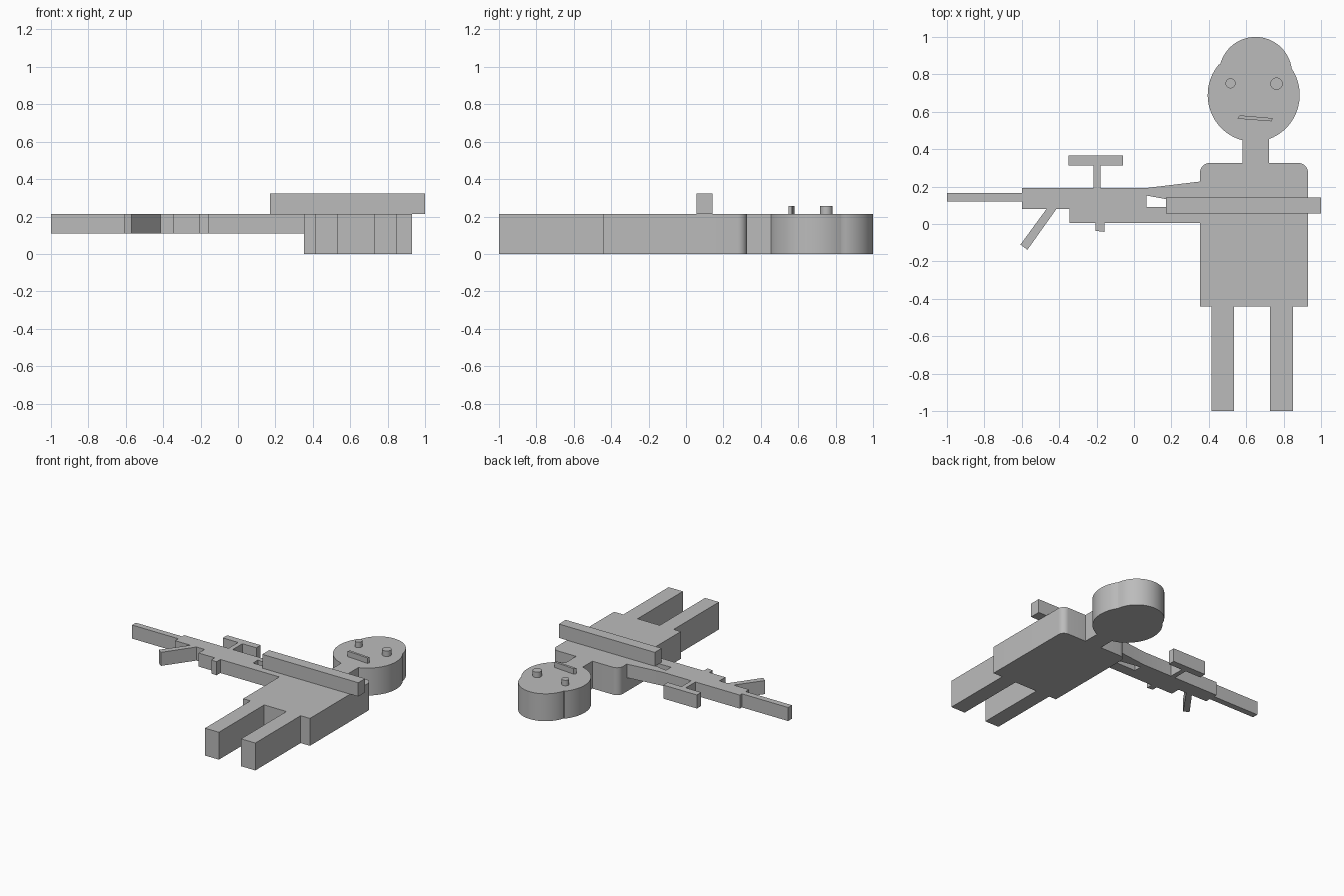
import bpy, bmesh
from math import sin, cos, radians

old = bpy.data.objects.get("Cube")
if old:
    bpy.data.objects.remove(old)

grey = bpy.data.materials.new("plain grey")
grey.use_nodes = True
colour = (0.5, 0.5, 0.5, 1)
grey.diffuse_color = colour
grey.node_tree.nodes["Principled BSDF"].inputs["Base Color"].default_value = colour

TOP = 0.214        # upper face of the flat figure
GUN_BASE = 0.108   # underside of the rifle
FACE_TOP = 0.257   # top of eyes and mouth
ARM_TOP = 0.322


def arc(cx, cy, rx, ry, start, end, steps):
    """Points along an elliptical arc, angles in degrees."""
    angles = [radians(start + (end - start) * i / steps) for i in range(steps + 1)]
    return [(cx + rx * cos(a), cy + ry * sin(a)) for a in angles]


def rect(x0, x1, y0, y1):
    return [(x0, y0), (x1, y0), (x1, y1), (x0, y1)]


def slab(name, outline, z0, z1):
    """Extrude a flat outline from z0 up to z1."""
    bm = bmesh.new()
    base = bm.faces.new([bm.verts.new((x, y, z0)) for x, y in outline])
    grown = bmesh.ops.extrude_face_region(bm, geom=[base], use_keep_orig=True)
    top = [g for g in grown["geom"] if isinstance(g, bmesh.types.BMVert)]
    bmesh.ops.translate(bm, verts=top, vec=(0, 0, z1 - z0))
    bmesh.ops.recalc_face_normals(bm, faces=bm.faces)
    mesh = bpy.data.meshes.new(name)
    bm.to_mesh(mesh)
    bm.free()
    mesh.materials.append(grey)
    obj = bpy.data.objects.new(name, mesh)
    bpy.context.collection.objects.link(obj)
    bpy.ops.object.select_all(action='DESELECT')
    obj.select_set(True)
    bpy.context.view_layer.objects.active = obj
    bpy.ops.object.shade_smooth_by_angle(angle=radians(30))
    return obj


# Figure: legs, torso with rounded shoulders, neck and head in one outline
figure = [(0.415, -1), (0.535, -1), (0.535, -0.44), (0.727, -0.44),
          (0.727, -1), (0.85, -1), (0.85, -0.44), (0.93, -0.44)]
figure += arc(0.88, 0.276, 0.05, 0.05, 0, 90, 8)             # left shoulder
figure += [(0.722, 0.326)]
figure += arc(0.64, 0.69, 0.246, 0.25, -70.5, 33, 20)        # left cheek
figure += arc(0.65, 0.805, 0.195, 0.195, 8, 166, 28)         # crown
figure += arc(0.64, 0.69, 0.246, 0.25, 139, 256, 22)         # right cheek
figure += [(0.58, 0.326)]
figure += arc(0.403, 0.276, 0.05, 0.05, 90, 180, 8)          # right shoulder
figure += [(0.353, -0.44), (0.415, -0.44)]
slab("body", figure, 0, TOP)

# Face
slab("right_eye", arc(0.516, 0.752, 0.027, 0.027, 0, 345, 23), TOP, FACE_TOP)
slab("left_eye", arc(0.762, 0.75, 0.033, 0.033, 0, 345, 23), TOP, FACE_TOP)
slab("mouth", [(0.553, 0.563), (0.735, 0.549), (0.742, 0.566), (0.565, 0.581)],
     TOP, FACE_TOP)

# Arm laid across the chest
slab("arm", rect(0.17, 1.0, 0.057, 0.142), TOP, ARM_TOP)

# Rifle: forked stock, receiver, trigger, slanted grip, barrel and sight post
rifle = [(0.353, 0.227), (0.07, 0.193), (-0.18, 0.193), (-0.18, 0.312),
         (-0.06, 0.312), (-0.06, 0.366), (-0.35, 0.366), (-0.35, 0.312),
         (-0.217, 0.312), (-0.217, 0.193), (-0.6, 0.193), (-0.6, 0.167),
         (-1, 0.167), (-1, 0.12), (-0.6, 0.12), (-0.6, 0.08),
         (-0.468, 0.08), (-0.607, -0.11), (-0.57, -0.138), (-0.415, 0.08),
         (-0.345, 0.08), (-0.345, 0.006), (-0.205, 0.006), (-0.205, -0.037),
         (-0.157, -0.042), (-0.157, 0.006), (0.353, 0.006), (0.353, 0.09),
         (0.067, 0.09), (0.067, 0.152), (0.353, 0.1)]
slab("rifle", rifle, GUN_BASE, TOP)
